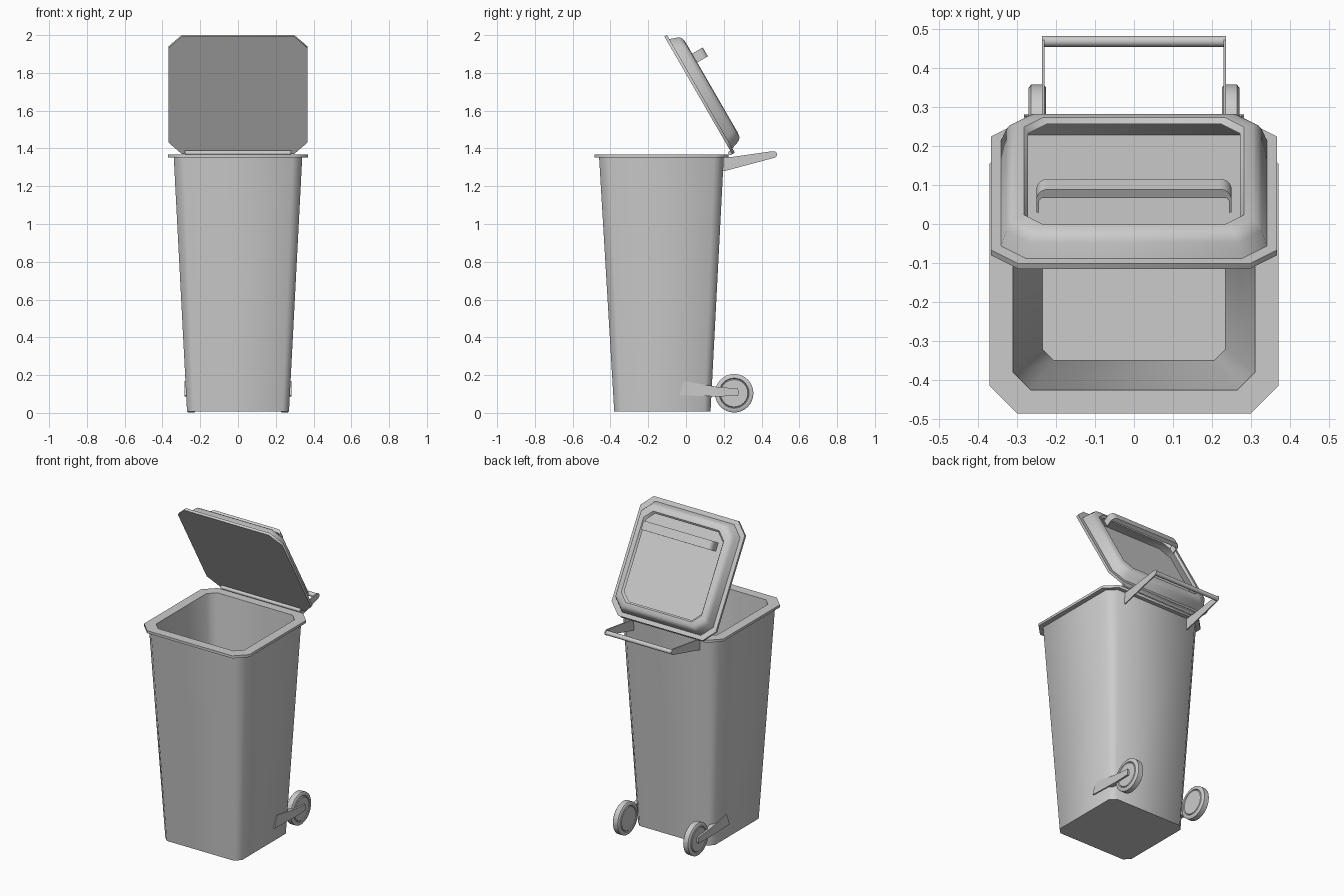
import bpy, bmesh, math
from mathutils import Matrix, Vector

if "Cube" in bpy.data.objects:
    bpy.data.objects.remove(bpy.data.objects["Cube"])


def finish(name, bm, angle=50, matrix=None):
    if matrix:
        bm.transform(matrix)
    bmesh.ops.recalc_face_normals(bm, faces=bm.faces)
    me = bpy.data.meshes.new(name)
    bm.to_mesh(me)
    bm.free()
    ob = bpy.data.objects.new(name, me)
    bpy.context.collection.objects.link(ob)
    bpy.ops.object.select_all(action='DESELECT')
    ob.select_set(True)
    bpy.context.view_layer.objects.active = ob
    bpy.ops.object.shade_smooth_by_angle(angle=math.radians(angle))
    return ob


def octagon(hx, y0, y1, c, z):
    right = [(hx - c, y0), (hx, y0 + c), (hx, y1 - c), (hx - c, y1)]
    return [(x, y, z) for x, y in right + [(-x, y) for x, y in reversed(right)]]


def loft(name, rings, angle=50, matrix=None):
    """Skin chamfered rectangles into a closed shell."""
    bm = bmesh.new()
    loops = [[bm.verts.new(p) for p in octagon(*r)] for r in rings]
    for a, b in zip(loops, loops[1:]):
        for i in range(8):
            j = (i + 1) % 8
            bm.faces.new((a[i], a[j], b[j], b[i]))
    bm.faces.new(loops[0])
    bm.faces.new(loops[-1])
    return finish(name, bm, angle, matrix)


def prism(name, pts, offset, matrix=None):
    """Extrude a flat polygon of 3D points along an offset."""
    bm = bmesh.new()
    f = bm.faces.new([bm.verts.new(p) for p in pts])
    g = bmesh.ops.extrude_face_region(bm, geom=[f])
    vs = [v for v in g['geom'] if isinstance(v, bmesh.types.BMVert)]
    bmesh.ops.translate(bm, verts=vs, vec=offset)
    return finish(name, bm, 35, matrix)


def lathe_x(name, profile, y, z, steps=32):
    """Revolve (x, radius) points about an axis parallel to x."""
    bm = bmesh.new()
    vs = [bm.verts.new((x, y + r, z)) for x, r in profile]
    es = [bm.edges.new(p) for p in zip(vs, vs[1:])]
    bmesh.ops.spin(bm, geom=vs + es, cent=(0, y, z), axis=(1, 0, 0),
                   angle=math.tau, steps=steps)
    bmesh.ops.remove_doubles(bm, verts=bm.verts, dist=1e-5)
    return finish(name, bm, 40)


# Tapered hollow bin with flat rim
loft("bin_body", [
    (.27, -.38, .13, .035, .008), (.34, -.46, .20, .05, 1.352),
    (.37, -.485, .225, .07, 1.352), (.37, -.485, .225, .07, 1.368),
    (.31, -.425, .17, .045, 1.368), (.235, -.35, .10, .03, .03)])

# Open lid, built flat (x, along lid, outward) then tilted about the hinge
u, n = Vector((0, -.5, .866)), Vector((0, .866, .5))
lid = Matrix(((1, 0, 0, 0), (0, u.y, n.y, .245), (0, u.z, n.z, 1.37), (0, 0, 0, 1)))
L = .72


def lid_ring(inset, chamfer, h):
    return (.367 - inset, inset, L - inset, chamfer, h)


loft("lid", [
    lid_ring(.034, .06, 0), lid_ring(0, .07, 0), lid_ring(0, .07, .016),
    lid_ring(.026, .064, .016), lid_ring(.04, .06, .055),
    lid_ring(.048, .058, .07), lid_ring(.062, .055, .079), lid_ring(.085, .05, .082),
    lid_ring(.095, .05, .068), lid_ring(.07, .055, .063), lid_ring(.055, .06, .05),
    lid_ring(.034, .06, 0)], 50, lid)

# Arched grip on the lid
arc = [(.22 + .03 * math.cos(a), .117 + .03 * math.sin(a))
       for a in [math.pi / 2 * i / 6 for i in range(7)]]
outer = [(.25, .078)] + arc
inner = [(.244, .078), (.244, .112), (.236, .122)]
outline = (outer + [(-x, h) for x, h in reversed(outer)]
           + [(-x, h) for x, h in inner] + list(reversed(inner)))
prism("lid_grip", [(x, .513, h) for x, h in outline], (0, .054, 0), lid)

# Hinge bar between rim and lid
lathe_x("hinge_bar", [(-.28, 0), (-.28, .012), (.28, .012), (.28, 0)], .235, 1.376, 12)

# Rear push handle
arm = [(.18, 1.278), (.18, 1.352), (.25, 1.356), (.455, 1.385), (.472, 1.385),
       (.482, 1.375), (.482, 1.362), (.472, 1.352), (.455, 1.347), (.21, 1.282)]
for s, side in ((1, "right"), (-1, "left")):
    prism("handle_arm_" + side, [(s * .229, y, z) for y, z in arm], (s * .007, 0, 0))
lathe_x("handle_bar", [(-.23, 0), (-.23, .014), (.23, .014), (.23, 0)], .468, 1.367, 16)

# Wheels with recessed hubs, and their side brackets
wheel = [(.225, 0), (.225, .072), (.23, .076), (.225, .08), (.225, .094), (.231, .102),
         (.264, .102), (.27, .094), (.27, .08), (.265, .076), (.27, .072), (.27, 0)]
bracket = [(-.035, .093), (-.01, .168), (.165, .138), (.275, .128), (.28, .107),
           (.275, .09), (.165, .087)]
for s, side in ((1, "right"), (-1, "left")):
    lathe_x("wheel_" + side, [(s * x, r) for x, r in wheel], .255, .104)
    prism("wheel_bracket_" + side, [(s * .255, y, z) for y, z in bracket], (s * .027, 0, 0))
